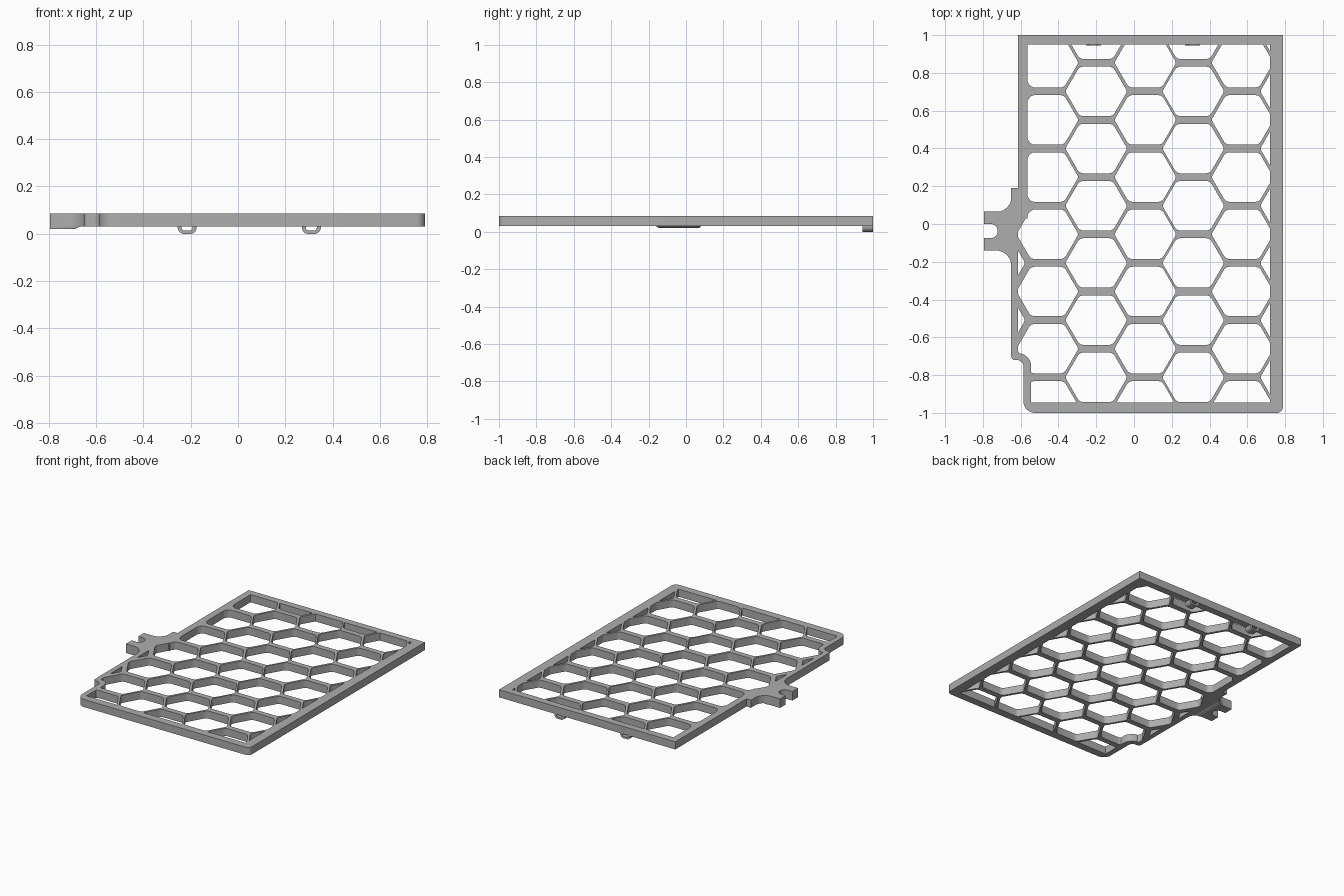
import bpy, bmesh, math
from mathutils import Vector

if "Cube" in bpy.data.objects:
    bpy.data.objects.remove(bpy.data.objects["Cube"])

grey = bpy.data.materials.new("plain grey")
grey.use_nodes = True
colour = (0.42, 0.42, 0.42, 1)
grey.diffuse_color = colour
grey.node_tree.nodes["Principled BSDF"].inputs["Base Color"].default_value = colour

BOTTOM, TOP = 0.03, 0.085


def rounded(corners, steps=6):
    """Turn (x, y, radius) corners into a polygon with filleted corners."""
    out = []
    for i, (x, y, r) in enumerate(corners):
        p = Vector((x, y))
        if r == 0:
            out.append(p)
            continue
        a = (Vector(corners[i - 1][:2]) - p).normalized()
        b = (Vector(corners[(i + 1) % len(corners)][:2]) - p).normalized()
        half = a.angle(b) / 2
        centre = p + (a + b).normalized() * (r / math.sin(half))
        start = p + a * (r / math.tan(half)) - centre
        end = p + b * (r / math.tan(half)) - centre
        for k in range(steps + 1):
            t = k / steps
            out.append(centre + (start * (1 - t) + end * t).normalized() * r)
    return out


def prism(bm, low, z0, z1, high=None):
    """Solid between a lower polygon and an upper one."""
    lower = [bm.verts.new((p[0], p[1], z0)) for p in low]
    upper = [bm.verts.new((p[0], p[1], z1)) for p in (high or low)]
    bm.faces.new(lower[::-1])
    bm.faces.new(upper)
    for i in range(len(lower)):
        bm.faces.new((lower[i - 1], lower[i], upper[i], upper[i - 1]))


def finish(bm, name):
    bmesh.ops.recalc_face_normals(bm, faces=bm.faces)
    mesh = bpy.data.meshes.new(name)
    bm.to_mesh(mesh)
    bm.free()
    mesh.materials.append(grey)
    ob = bpy.data.objects.new(name, mesh)
    bpy.context.collection.objects.link(ob)
    return ob


def activate(ob):
    bpy.ops.object.select_all(action="DESELECT")
    ob.select_set(True)
    bpy.context.view_layer.objects.active = ob


def boolean(ob, cutter, operation):
    cutter.hide_render = True
    mod = ob.modifiers.new("cut", "BOOLEAN")
    mod.object, mod.operation, mod.solver = cutter, operation, "EXACT"
    activate(ob)
    bpy.ops.object.modifier_apply(modifier=mod.name)
    bpy.data.objects.remove(cutter)


# Slotted end of the side arm, shared by the plate and the pad below it
arm_slot = [(-0.795, -0.075, 0), (-0.722, -0.075, 0.036),
            (-0.722, 0, 0.036), (-0.795, 0, 0)]

# Plate outline, anticlockwise, with arm and stepped corner
outline = [(0.79, -1, 0.035), (0.79, 1, 0), (-0.615, 1, 0), (-0.615, 0.19, 0),
           (-0.65, 0.19, 0), (-0.65, 0.065, 0.075), (-0.795, 0.065, 0)]
outline += arm_slot[::-1]
outline += [(-0.795, -0.14, 0), (-0.65, -0.14, 0.08), (-0.65, -0.72, 0.02),
            (-0.585, -0.72, 0.035), (-0.585, -1, 0.06)]
bm = bmesh.new()
prism(bm, rounded(outline), BOTTOM, TOP)
plate = finish(bm, "honeycomb_plate")

# Opening inside the rim
opening = [(0.72, -0.945, 0), (0.72, 0.95, 0), (-0.565, 0.95, 0), (-0.565, 0.03, 0),
           (-0.615, 0.03, 0), (-0.615, -0.685, 0), (-0.545, -0.685, 0.065),
           (-0.545, -0.945, 0)]
bm = bmesh.new()
prism(bm, rounded(opening), 0.01, 0.12)
rim_cutter = finish(bm, "rim_cutter")

# Hexagonal holes in staggered columns
bm = bmesh.new()
columns = [-0.74, -0.458, -0.2, 0.06, 0.314, 0.574, 0.832]
for c, x in enumerate(columns):
    first = 1.005 if c % 2 == 0 else 0.854
    # the second and every other column sit half a cell lower
    if c in (2, 4):
        first = 1.005
    for row in range(7):
        y = first - 0.3028 * row
        hexagon = [(x + 0.164, y, 0.02), (x + 0.088, y + 0.131, 0.035),
                   (x - 0.088, y + 0.131, 0.035), (x - 0.164, y, 0.02),
                   (x - 0.088, y - 0.131, 0.035), (x + 0.088, y - 0.131, 0.035)]
        prism(bm, rounded(hexagon, 4), 0, 0.13)
holes = finish(bm, "hexagon_cutter")
boolean(holes, rim_cutter, "INTERSECT")
boolean(plate, holes, "DIFFERENCE")

# Thickening pad under the arm, sloping into the plate
slot = rounded(arm_slot)
ends = [(-0.795, 0.065), (-0.795, -0.14)]
low = slot + ends[:1] + [(-0.71, 0.065), (-0.69, 0.07), (-0.69, -0.145), (-0.71, -0.14)] + ends[1:]
high = slot + ends[:1] + [(-0.71, 0.065), (-0.67, 0.08), (-0.67, -0.16), (-0.71, -0.14)] + ends[1:]
bm = bmesh.new()
prism(bm, low, 0.02, BOTTOM, high)
pad = finish(bm, "arm_pad")

# Loop lugs under the back edge
lugs = []
for side, x in (("right", -0.215), ("left", 0.31)):
    profile = [(-0.04, 0.032, 0), (-0.04, 0, 0.026), (0.04, 0, 0.026), (0.04, 0.032, 0),
               (0.023, 0.032, 0), (0.023, 0.013, 0.013), (-0.023, 0.013, 0.013), (-0.023, 0.032, 0)]
    bm = bmesh.new()
    prism(bm, rounded(profile), 0.945, 0.999)
    for v in bm.verts:
        v.co = (v.co.x + x, v.co.z, v.co.y)
    lugs.append(finish(bm, side + "_lug"))

for ob in [plate, pad] + lugs:
    activate(ob)
    bpy.ops.object.shade_smooth_by_angle(angle=math.radians(30))
